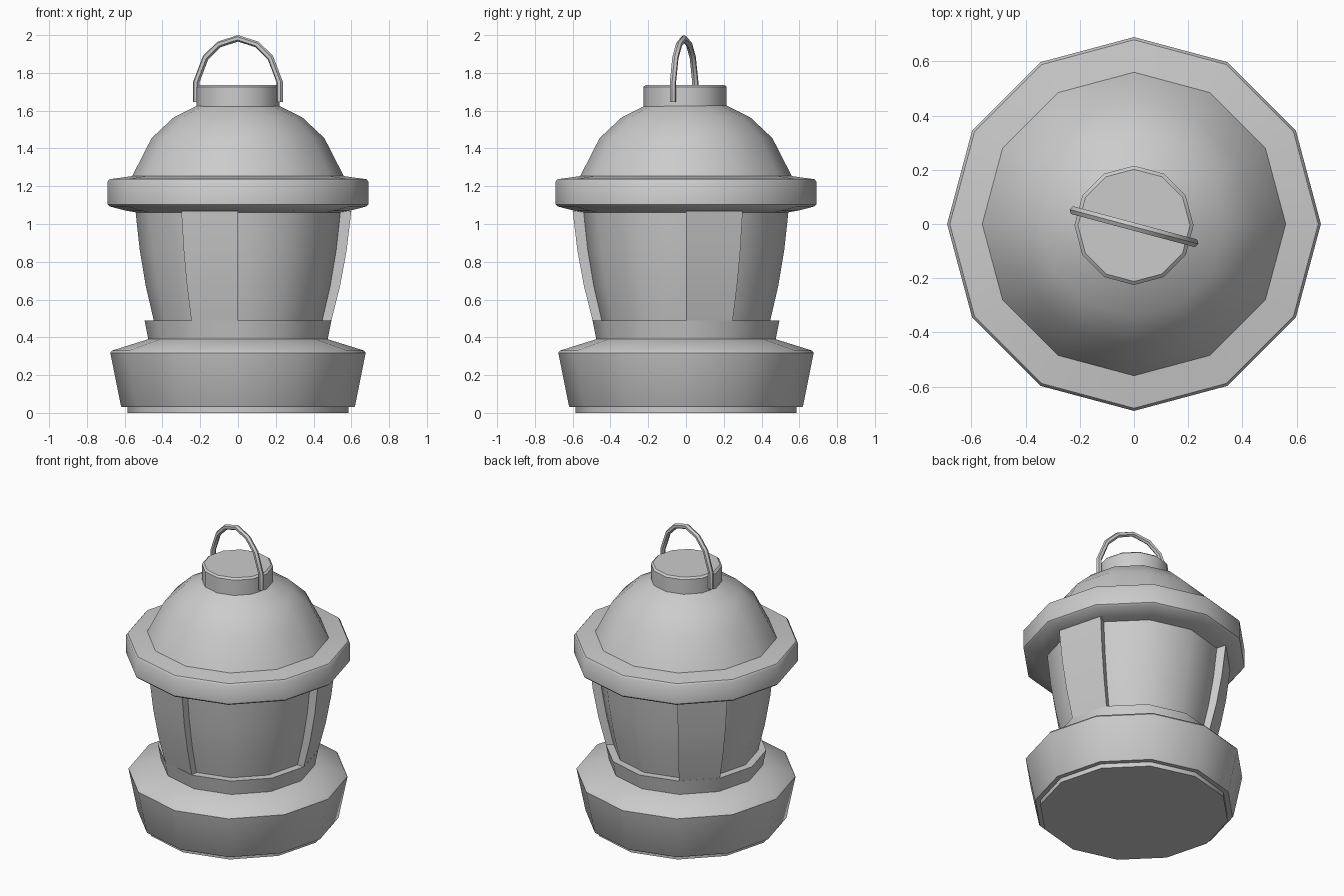
import bpy, bmesh
from math import cos, sin, radians, pi

if "Cube" in bpy.data.objects:
    bpy.data.objects.remove(bpy.data.objects["Cube"])

SIDES = 12


def finish(name, bm, angle=40):
    bmesh.ops.recalc_face_normals(bm, faces=bm.faces)
    mesh = bpy.data.meshes.new(name)
    bm.to_mesh(mesh)
    bm.free()
    ob = bpy.data.objects.new(name, mesh)
    bpy.context.collection.objects.link(ob)
    bpy.ops.object.select_all(action='DESELECT')
    ob.select_set(True)
    bpy.context.view_layer.objects.active = ob
    bpy.ops.object.shade_smooth_by_angle(angle=radians(angle))
    return ob


def ring(bm, r, z):
    return [bm.verts.new((r * cos(2 * pi * i / SIDES), r * sin(2 * pi * i / SIDES), z))
            for i in range(SIDES)]


def lathe(name, profile, cap_start=False, cap_end=False):
    """Twelve-sided turned part from (radius, height) points."""
    bm = bmesh.new()
    rings = [ring(bm, r, z) for r, z in profile]
    for a, b in zip(rings, rings[1:]):
        for i in range(SIDES):
            j = (i + 1) % SIDES
            bm.faces.new((a[i], a[j], b[j], b[i]))
    if cap_start:
        bm.faces.new(rings[0])
    if cap_end:
        bm.faces.new(rings[-1])
    return finish(name, bm)


# base with foot, sloped shoulder and flared collar
lathe("base", [(0.585, 0), (0.585, 0.03), (0.615, 0.03), (0.62, 0.037), (0.676, 0.318),
               (0.667, 0.33), (0.475, 0.39), (0.495, 0.49), (0.44, 0.49)], cap_start=True)

# recessed glass
glass = [(0.445, 0.485), (0.488, 0.67), (0.52, 0.86), (0.543, 1.07)]
lathe("glass", glass)

# three posts, each one facet wide
outer = [(0.493, 0.485), (0.54, 0.67), (0.575, 0.86), (0.60, 1.07)]
for n, start in enumerate((0, 120, 240)):
    bm = bmesh.new()
    loops = []
    for (ri, z), (ro, _) in zip(glass, outer):
        corners = ((ri - 0.01, start), (ro, start), (ro, start + 30), (ri - 0.01, start + 30))
        loops.append([bm.verts.new((r * cos(radians(a)), r * sin(radians(a)), z))
                      for r, a in corners])
    for a, b in zip(loops, loops[1:]):
        for i in range(4):
            j = (i + 1) % 4
            bm.faces.new((a[i], a[j], b[j], b[i]))
    bm.faces.new(loops[0])
    bm.faces.new(loops[-1])
    finish(f"post_{n + 1}", bm)

# wide rim under the roof
lathe("roof_rim", [(0.53, 1.06), (0.59, 1.07), (0.68, 1.093), (0.69, 1.103), (0.69, 1.225),
                   (0.68, 1.237), (0.55, 1.255)])

# dome roof
lathe("dome", [(0.562, 1.25), (0.457, 1.455), (0.34, 1.565), (0.21, 1.63)])

# top cap
cap = lathe("cap", [(0.22, 1.62), (0.22, 1.726), (0.207, 1.737)], cap_end=True)
cap.location.y = -0.005

# carrying handle: bent wire, turned slightly
half = [(0.229, 1.645), (0.229, 1.75), (0.178, 1.88), (0.105, 1.95)]
path = [(-x, z) for x, z in half] + [(0, 1.983)] + half[::-1]
curve = bpy.data.curves.new("handle_path", 'CURVE')
curve.dimensions = '3D'
curve.bevel_depth = 0.017
curve.bevel_resolution = 1
curve.use_fill_caps = True
spline = curve.splines.new('POLY')
spline.points.add(len(path) - 1)
for p, (x, z) in zip(spline.points, path):
    p.co = (x, 0, z, 1)
    p.radius = 1
handle = bpy.data.objects.new("handle", curve)
bpy.context.collection.objects.link(handle)
handle.location.y = -0.01
handle.rotation_euler.z = radians(-15)
bpy.ops.object.select_all(action='DESELECT')
handle.select_set(True)
bpy.context.view_layer.objects.active = handle
bpy.ops.object.convert(target='MESH')
bpy.ops.object.shade_smooth_by_angle(angle=radians(50))
